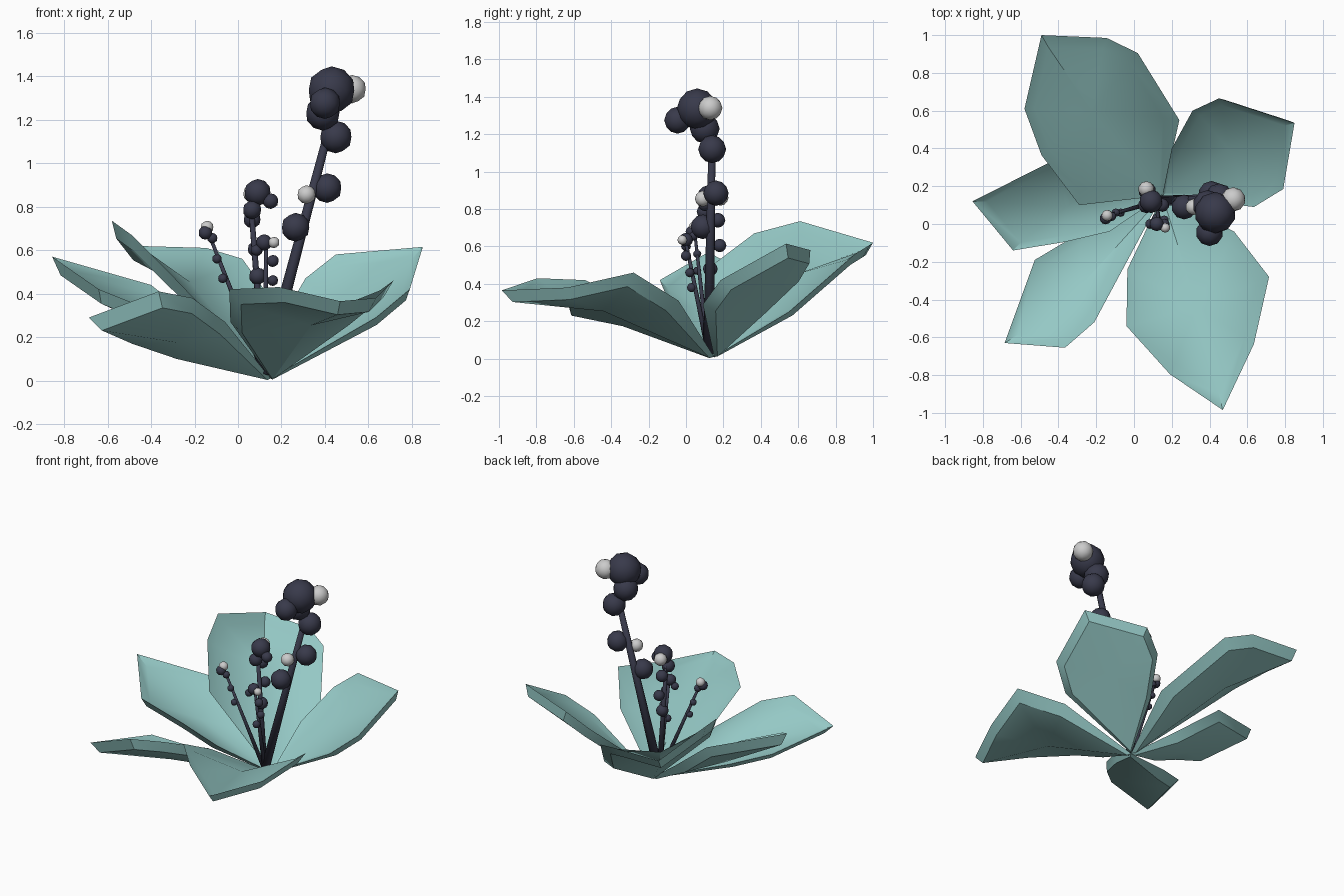
import bpy, bmesh
from mathutils import Vector

if "Cube" in bpy.data.objects:
    bpy.data.objects.remove(bpy.data.objects["Cube"])


def material(name, rgb):
    m = bpy.data.materials.new(name)
    m.diffuse_color = (*rgb, 1)
    m.use_nodes = True
    m.node_tree.nodes["Principled BSDF"].inputs["Base Color"].default_value = m.diffuse_color
    return m


TEAL = material("teal", (0.30, 0.58, 0.56))
NAVY = material("navy", (0.04, 0.042, 0.07))
BASE = Vector((0.15, 0.15, 0.01))


def finish(bm, name, mat):
    bmesh.ops.recalc_face_normals(bm, faces=bm.faces)
    for f in bm.faces:
        f.smooth = True
    me = bpy.data.meshes.new(name)
    bm.to_mesh(me)
    bm.free()
    ob = bpy.data.objects.new(name, me)
    bpy.context.collection.objects.link(ob)
    if mat:
        me.materials.append(mat)
    return ob


def petal(name, outline):
    """Thin cupped petal: sharp rim, sunken inset ring above and below."""
    pts = [BASE] + [Vector(p) for p in outline]
    n = len(pts)
    mid = sum(pts, Vector()) / n
    normal = sum(((pts[i] - mid).cross(pts[(i + 1) % n] - mid) for i in range(n)), Vector()).normalized()
    if normal.z < 0:
        normal.negate()
    bm = bmesh.new()
    rim = [bm.verts.new(p) for p in pts]
    for inset, sink, deep in ((0.17, 0.025, 0.045), (0.13, 0.06, 0.08)):
        ring = []
        for i, p in enumerate(pts):
            k = 0.3 if i == 0 else 1
            ring.append(bm.verts.new(p.lerp(mid, inset * k) - normal * sink * k))
        centre = bm.verts.new(mid - normal * deep)
        for i in range(n):
            j = (i + 1) % n
            bm.faces.new((rim[i], rim[j], ring[j], ring[i]))
            bm.faces.new((ring[i], ring[j], centre))
    ob = finish(bm, name, TEAL)
    bpy.ops.object.select_all(action='DESELECT')
    bpy.context.view_layer.objects.active = ob
    ob.select_set(True)
    bpy.ops.object.shade_smooth_by_angle(angle=0.6)


def beads(name, balls, mat):
    bm = bmesh.new()
    for x, y, z, r in balls:
        made = bmesh.ops.create_icosphere(bm, subdivisions=2, radius=r)
        bmesh.ops.translate(bm, verts=made["verts"], vec=(x, y, z))
    finish(bm, name, mat)


def stem(name, tip, r1, r2, start=(0.12, 0.12, 0.03)):
    a, b = Vector(start), Vector(tip)
    bm = bmesh.new()
    made = bmesh.ops.create_cone(bm, cap_ends=True, segments=8, radius1=r1, radius2=r2, depth=(b - a).length)
    bmesh.ops.rotate(bm, verts=made["verts"], matrix=(b - a).to_track_quat('Z', 'Y').to_matrix())
    bmesh.ops.translate(bm, verts=made["verts"], vec=(a + b) / 2)
    finish(bm, name, NAVY)


# Five petals, each an outline starting at the shared base
petal("petal_back_left", [(0.24, 0.55, 0.25), (0.02, 0.905, 0.56), (-0.145, 0.985, 0.61), (-0.49, 1.0, 0.62),
                          (-0.58, 0.61, 0.735), (-0.49, 0.365, 0.67), (-0.29, 0.10, 0.47)])
petal("petal_back_right", [(0.635, 0.09, 0.29), (0.79, 0.185, 0.42), (0.85, 0.535, 0.615),
                           (0.45, 0.665, 0.58), (0.31, 0.60, 0.47), (0.20, 0.40, 0.28)])
petal("petal_front_right", [(-0.035, -0.24, 0.27), (-0.04, -0.54, 0.42), (0.19, -0.795, 0.43), (0.47, -0.985, 0.365),
                            (0.635, -0.635, 0.38), (0.715, -0.28, 0.46), (0.53, -0.04, 0.31)])
petal("petal_front_left", [(-0.29, -0.05, 0.14), (-0.525, -0.19, 0.22), (-0.685, -0.63, 0.29),
                           (-0.365, -0.655, 0.41), (-0.21, -0.52, 0.38), (-0.06, -0.24, 0.27)])
petal("petal_left", [(-0.10, 0.25, 0.20), (-0.40, 0.35, 0.44), (-0.855, 0.12, 0.57),
                     (-0.64, -0.14, 0.42), (-0.365, -0.095, 0.31), (-0.13, -0.04, 0.19)])

# Tall stem and its beads
stem("tall_stem", (0.43, 0.14, 1.20), 0.03, 0.018)
beads("tall_beads", [(0.43, 0.06, 1.335, 0.11), (0.39, 0.10, 1.23, 0.08), (0.40, -0.045, 1.275, 0.072),
                     (0.45, 0.14, 1.12, 0.075), (0.41, 0.16, 0.885, 0.068), (0.265, 0.09, 0.705, 0.066)], NAVY)
beads("tall_pale_beads", [(0.525, 0.13, 1.34, 0.065), (0.315, 0.09, 0.855, 0.043)], None)

# Middle stem
stem("middle_stem", (0.06, 0.13, 0.80), 0.018, 0.012)
beads("middle_beads", [(0.09, 0.12, 0.865, 0.062), (0.15, 0.10, 0.825, 0.036), (0.065, 0.10, 0.785, 0.043),
                       (0.065, 0.17, 0.74, 0.04), (0.08, 0.18, 0.605, 0.036), (0.09, 0.13, 0.48, 0.04)], NAVY)
beads("middle_pale_bead", [(0.065, 0.185, 0.86, 0.042)], None)

# Short right stem
stem("short_stem", (0.13, 0.0, 0.62), 0.014, 0.009)
beads("short_beads", [(0.12, 0.0, 0.635, 0.038), (0.085, 0.0, 0.60, 0.026), (0.16, 0.0, 0.55, 0.028),
                      (0.16, 0.02, 0.46, 0.025), (0.12, 0.03, 0.38, 0.025)], NAVY)
beads("short_pale_bead", [(0.165, -0.02, 0.635, 0.026)], None)

# Left stem
stem("left_stem", (-0.14, 0.045, 0.69), 0.014, 0.008)
beads("left_beads", [(-0.15, 0.03, 0.68, 0.032), (-0.118, 0.04, 0.655, 0.024), (-0.097, 0.06, 0.56, 0.022),
                     (-0.07, 0.06, 0.47, 0.022)], NAVY)
beads("left_pale_beads", [(-0.142, 0.045, 0.705, 0.03)], None)
